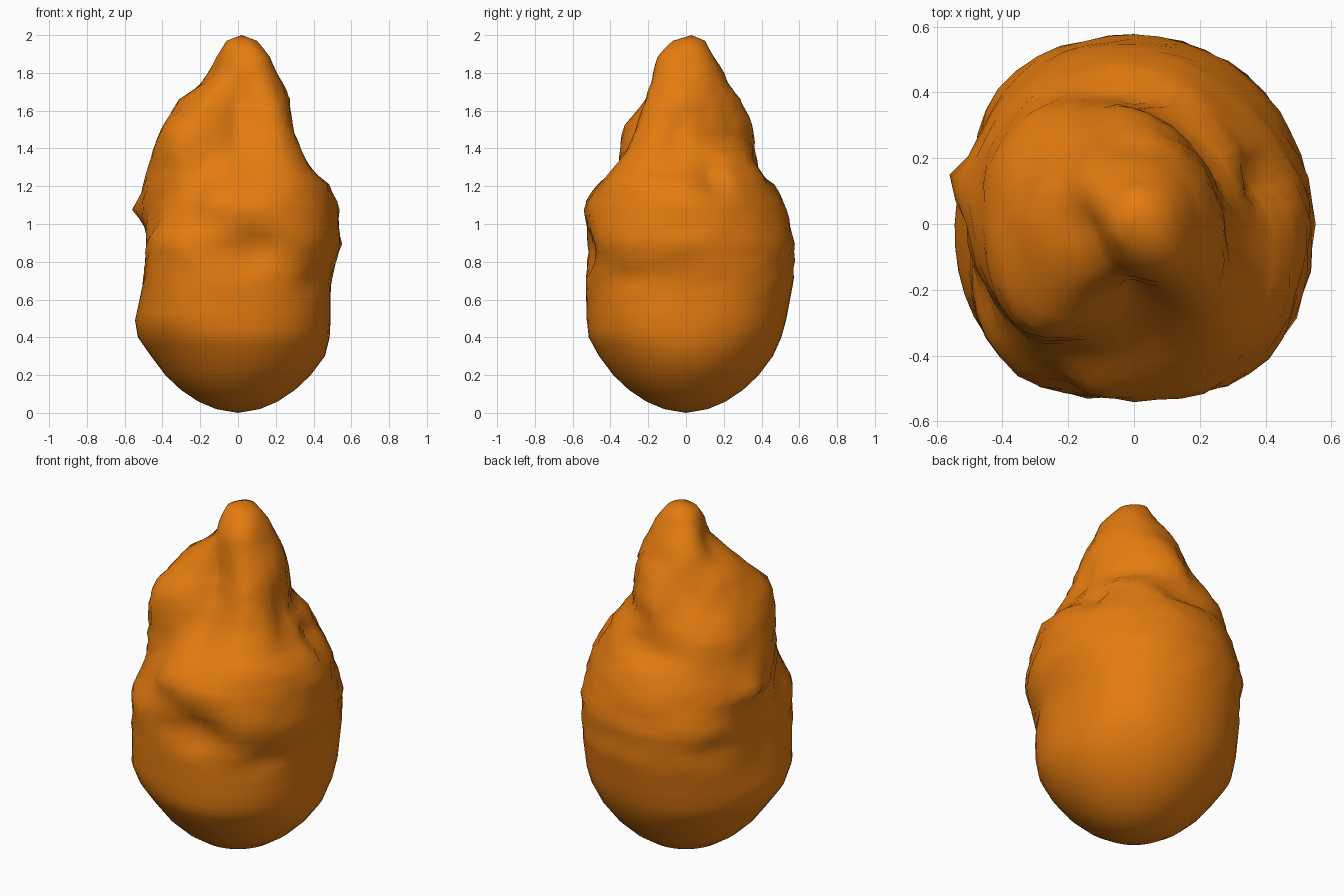
import bpy, math, random
random.seed(4)

# Radius in eight directions (+x, then counter-clockwise every 45 degrees) per height
LEVELS = [
    (0.40, [.485, .51, .505, .52, .53, .53, .515, .51]),
    (0.49, [.49, .535, .53, .54, .545, .565, .525, .525]),
    (0.70, [.49, .56, .57, .57, .50, .57, .53, .53]),
    (0.90, [.55, .56, .57, .58, .48, .58, .52, .57]),
    (1.10, [.53, .50, .53, .54, .51, .49, .54, .54]),
    (1.21, [.48, .45, .46, .50, .50, .47, .46, .52]),
    (1.27, [.40, .42, .38, .48, .48, .465, .40, .47]),
    (1.36, [.35, .38, .36, .46, .46, .465, .32, .41]),
    (1.43, [.31, .29, .355, .42, .43, .465, .28, .37]),
    (1.53, [.28, .28, .345, .34, .38, .43, .22, .33]),
    (1.66, [.27, .26, .29, .27, .31, .28, .17, .28]),
    (1.75, [.235, .23, .22, .24, .18, .19, .16, .235]),
    (1.81, [.20, .20, .20, .20, .12, .12, .16, .21]),
    (1.90, [.16, .16, .135, .13, .10, .10, .13, .18]),
    (1.97, [.10, .10, .10, .07, .06, .06, .06, .09]),
]
ROUND = [(0.02, .115), (0.06, .21), (0.12, .30), (0.20, .385), (0.30, .46)]
PROFILE = [(z, [r] * 8) for z, r in ROUND] + LEVELS

# Licks and hollows: angle, height, angular width, height width, depth
BUMPS = [
    (280, .85, 14, .10, -.05), (305, 1.0, 18, .12, .02), (258, 1.15, 8, .07, .03),
    (167, 1.08, 8, .06, .06), (180, .85, 10, .1, -.01), (318, .72, 9, .07, -.02),
    (352, 1.42, 8, .12, -.02), (243, 1.25, 8, .2, -.03),
    (112, 1.5, 10, .15, -.02), (140, .78, 10, .08, -.02),
    (20, 1.25, 9, .09, -.06), (205, 1.0, 7, .1, -.03), (65, 1.27, 10, .06, .03),
]


def spline(p0, p1, p2, p3, t):
    return p1 + .5 * t * (p2 - p0 + t * (2*p0 - 5*p1 + 4*p2 - p3 + t * (3*(p1 - p2) + p3 - p0)))


def radius(angle, z):
    i = max(k for k in range(len(PROFILE)) if PROFILE[k][0] <= z + 1e-6)
    j = min(i + 1, len(PROFILE) - 1)
    s = angle / 45
    k, t = int(s), s - int(s)
    a, b = [spline(*[PROFILE[n][1][(k + d) % 8] for d in (-1, 0, 1, 2)], t) for n in (i, j)]
    f = (z - PROFILE[i][0]) / (PROFILE[j][0] - PROFILE[i][0]) if j > i else 0
    r = a + (b - a) * f
    for ba, bz, wa, wz, depth in BUMPS:
        da = (angle - ba + 180) % 360 - 180
        r += depth * math.exp(-(da / wa) ** 2 - ((z - bz) / wz) ** 2)
    return r


# Flame body: stacked rings closed by a bottom and a tip point
SEG = 48
heights = [z for z, _ in ROUND] + [.36] + [.4 + .045 * n for n in range(35)] + [1.97]
verts = [(0, 0, 0)]
for z in heights:
    rough = .007 if .7 < z < 1.75 else 0
    for s in range(SEG):
        a = s * 360 / SEG
        r = radius(a, z) + random.uniform(-rough, rough)
        verts.append((r * math.cos(math.radians(a)), r * math.sin(math.radians(a)), z))
verts.append((.02, .03, 2.0))
faces = []
for s in range(SEG):
    n = (s + 1) % SEG
    faces.append((0, 1 + n, 1 + s))
    for k in range(len(heights) - 1):
        lo, hi = 1 + k * SEG, 1 + (k + 1) * SEG
        faces.append((lo + s, lo + n, hi + n, hi + s))
    top = 1 + (len(heights) - 1) * SEG
    faces.append((top + s, top + n, len(verts) - 1))

mesh = bpy.data.meshes.new("flame_body")
mesh.from_pydata(verts, [], faces)
orange = bpy.data.materials.new("flame orange")
orange.diffuse_color = (.78, .20, .005, 1)
mesh.materials.append(orange)
flame = bpy.data.objects.new("flame_body", mesh)
bpy.context.collection.objects.link(flame)
bpy.context.view_layer.objects.active = flame
flame.select_set(True)
bpy.ops.object.shade_smooth_by_angle(angle=math.radians(60))
